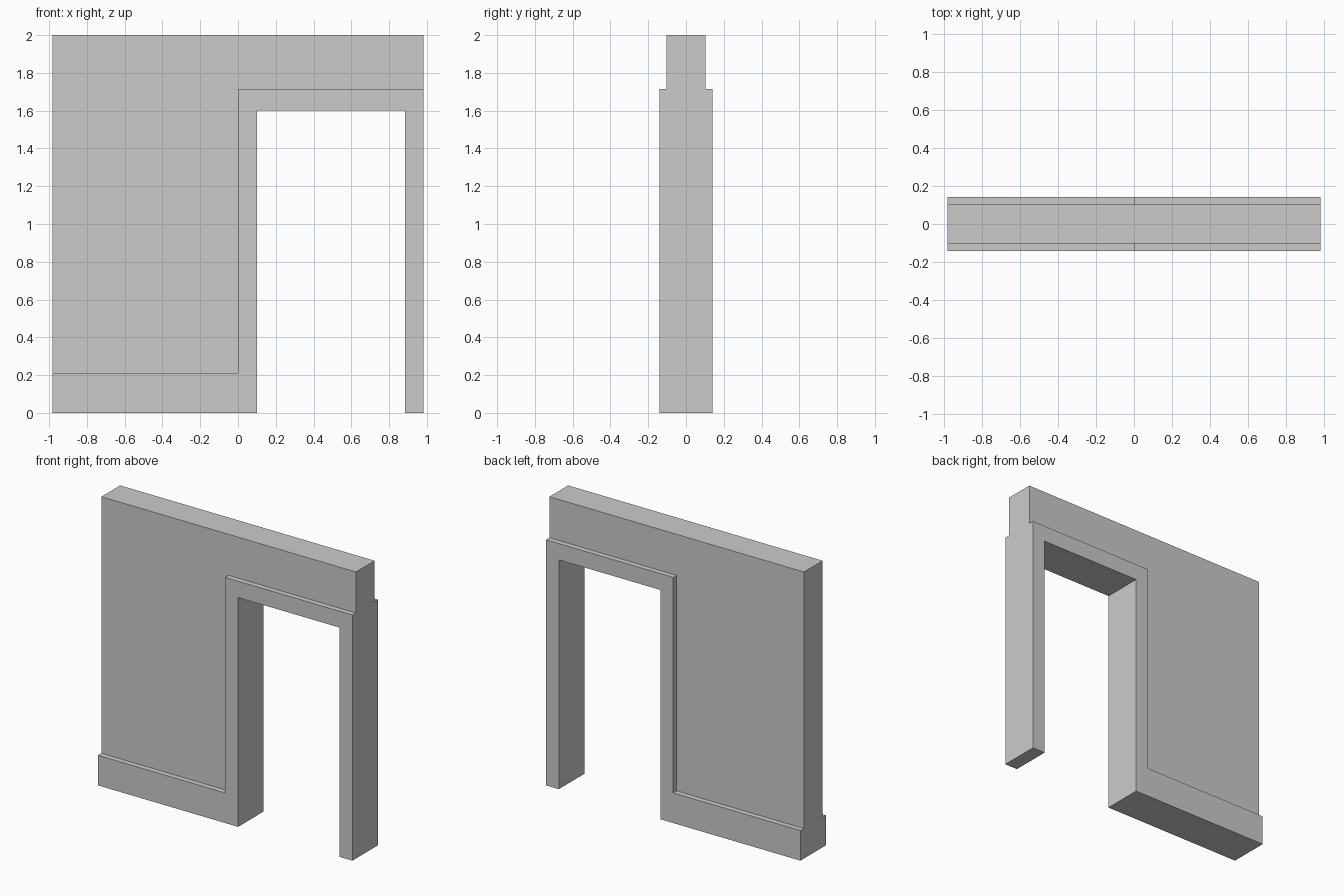
import bpy
import bmesh

if "Cube" in bpy.data.objects:
    bpy.data.objects.remove(bpy.data.objects["Cube"])

W = 0.982          # half width of the wall
BASE_TOP = 0.21    # top of the skirting
CASE_TOP = 1.714   # top of the door casing
DOOR_L, DOOR_R, DOOR_TOP = 0.10, 0.883, 1.60


def extrude_profile(name, profile, half_depth):
    """Extrude a front-view (x, z) outline symmetrically along y."""
    bm = bmesh.new()
    face = bm.faces.new([bm.verts.new((x, -half_depth, z)) for x, z in profile])
    result = bmesh.ops.extrude_face_region(bm, geom=[face], use_keep_orig=True)
    moved = [g for g in result["geom"] if isinstance(g, bmesh.types.BMVert)]
    bmesh.ops.translate(bm, verts=moved, vec=(0, 2 * half_depth, 0))
    bmesh.ops.recalc_face_normals(bm, faces=bm.faces)
    mesh = bpy.data.meshes.new(name)
    bm.to_mesh(mesh)
    bm.free()
    obj = bpy.data.objects.new(name, mesh)
    bpy.context.collection.objects.link(obj)
    return obj


# Thinner wall panel, wrapping over the doorway
extrude_profile("wall_panel", [
    (-W, BASE_TOP), (0, BASE_TOP), (0, CASE_TOP),
    (W, CASE_TOP), (W, 2), (-W, 2)], 0.103)

# Thicker skirting and door casing in one continuous outline
extrude_profile("skirting_and_door_casing", [
    (-W, 0), (DOOR_L, 0), (DOOR_L, DOOR_TOP), (DOOR_R, DOOR_TOP),
    (DOOR_R, 0), (W, 0), (W, CASE_TOP), (0, CASE_TOP),
    (0, BASE_TOP), (-W, BASE_TOP)], 0.141)
